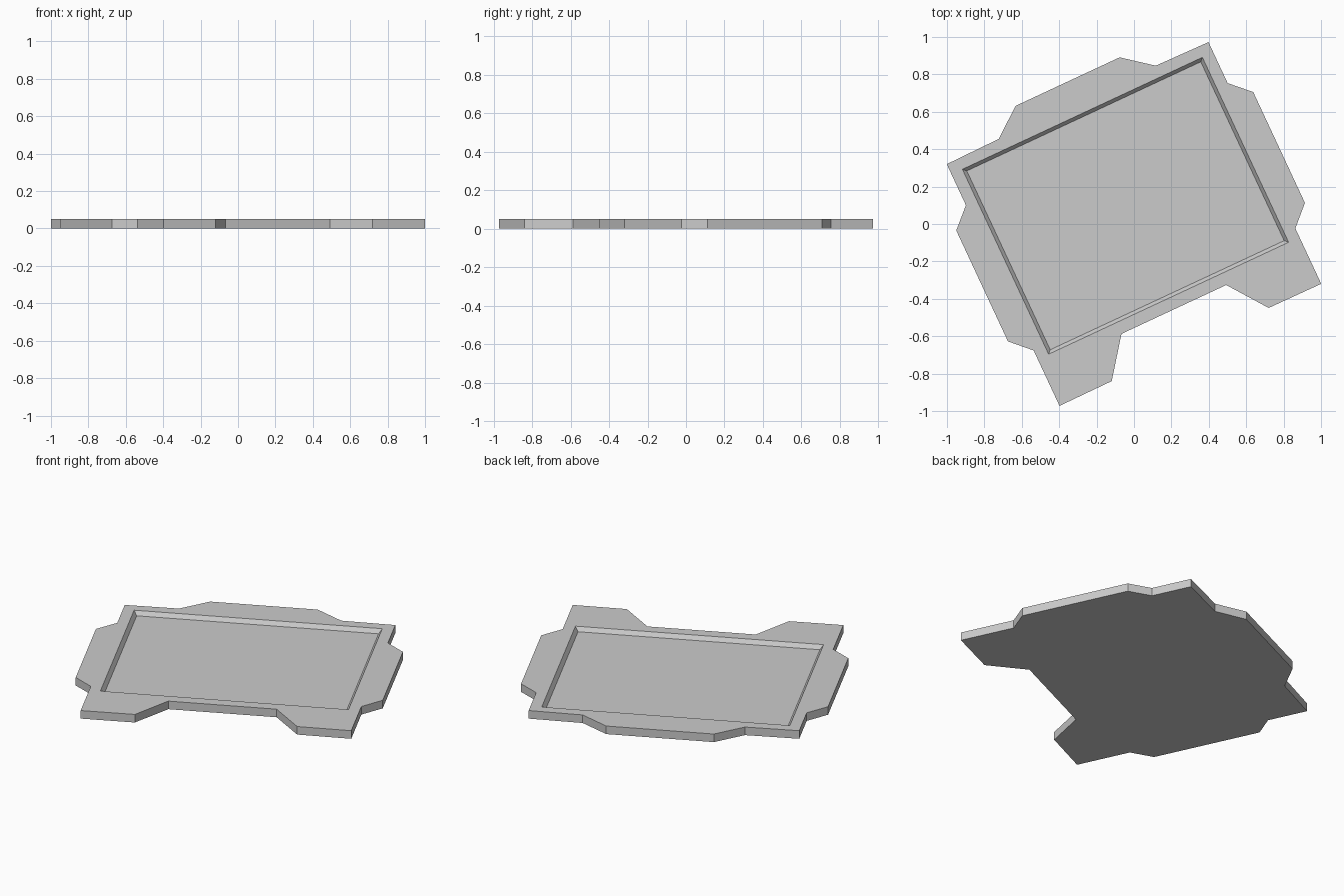
import bpy, bmesh, math
from mathutils import Matrix

if "Cube" in bpy.data.objects:
    bpy.data.objects.remove(bpy.data.objects["Cube"])

THICK, DEPTH, SLOPE = 0.05, 0.025, 0.018

# right half of the outline, bottom to top, before the plate is turned
half = [(0.309, -0.504), (0.463, -0.711), (0.772, -0.713), (0.772, -0.386),
        (0.876, -0.284), (0.876, 0.370), (0.772, 0.471), (0.772, 0.713),
        (0.463, 0.718), (0.307, 0.840)]
outline = half + [(-x, y) for x, y in reversed(half)]


def rect(inset):
    x, y0, y1 = 0.708 - inset, -0.438 + inset, 0.653 - inset
    return [(-x, y0), (x, y0), (x, y1), (-x, y1)]


bm = bmesh.new()


def loop(points, z):
    return [bm.verts.new((x, y, z)) for x, y in points]


def walls(a, b):
    n = len(a)
    for i in range(n):
        j = (i + 1) % n
        bm.faces.new((a[i], a[j], b[j], b[i]))


# plate underside and outer edge
base, top = loop(outline, 0), loop(outline, THICK)
bm.faces.new(base[::-1])
walls(base, top)

# recessed tray with sloping sides
rim, floor = loop(rect(0), THICK), loop(rect(SLOPE), THICK - DEPTH)
walls(rim, floor)
bm.faces.new(floor)

# flat border between the outer edge and the tray
edges = [e for e in bm.edges
         if len(e.link_faces) == 1 and all(v.co.z > THICK - 1e-4 for v in e.verts)]
bmesh.ops.triangle_fill(bm, edges=edges, use_beauty=True, normal=(0, 0, 1))
bmesh.ops.recalc_face_normals(bm, faces=bm.faces)
bmesh.ops.dissolve_limit(bm, angle_limit=0.001, verts=bm.verts, edges=bm.edges)

# turn the whole plate
bmesh.ops.transform(bm, matrix=Matrix.Rotation(math.radians(25), 4, 'Z'), verts=bm.verts)

mesh = bpy.data.meshes.new("tray_plate")
bm.to_mesh(mesh)
bm.free()
bpy.context.collection.objects.link(bpy.data.objects.new("tray_plate", mesh))
